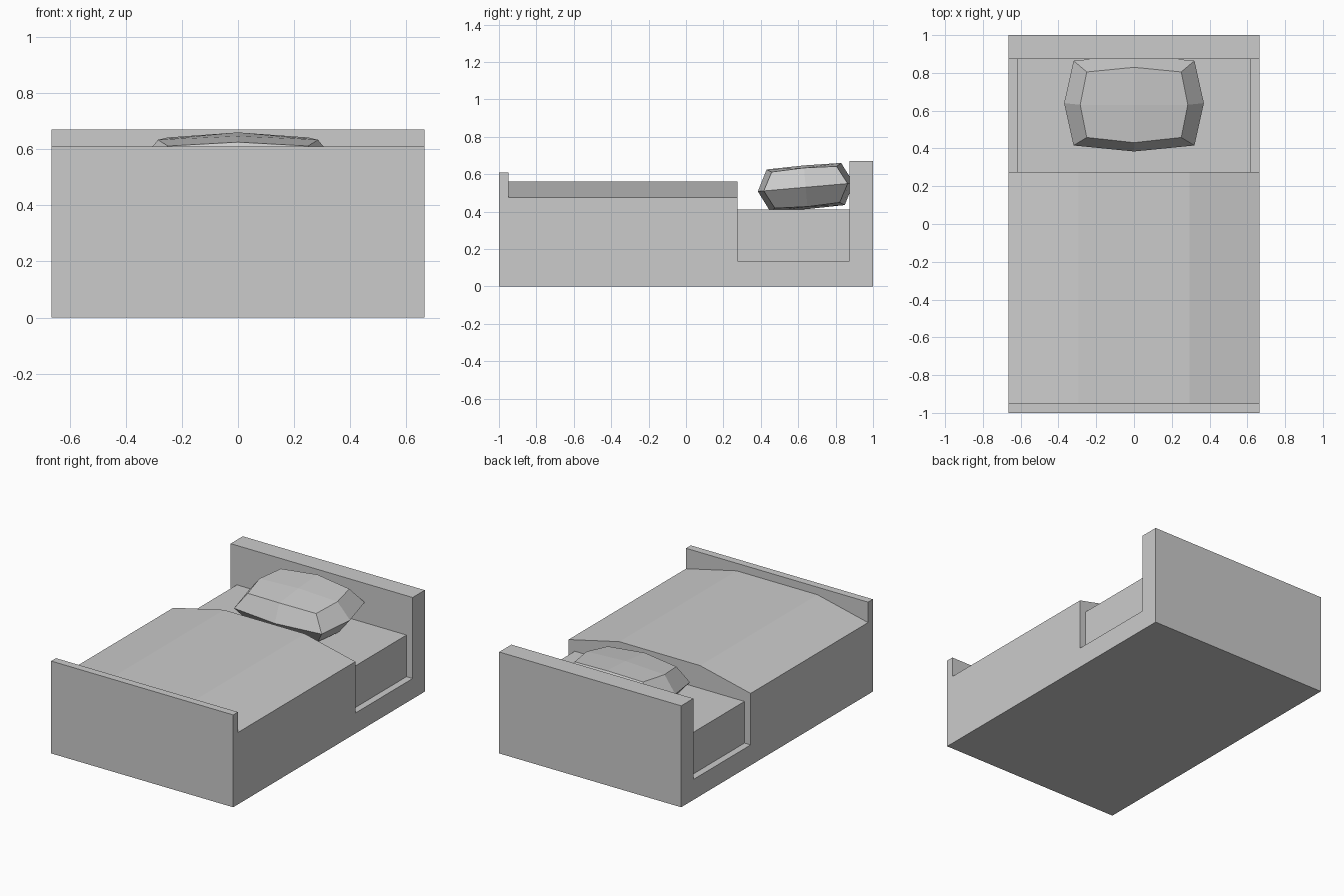
import bpy, bmesh
from math import radians

if "Cube" in bpy.data.objects:
    bpy.data.objects.remove(bpy.data.objects["Cube"])

W = 0.665  # half width of the bed


def make_object(name, bm):
    bmesh.ops.recalc_face_normals(bm, faces=bm.faces)
    mesh = bpy.data.meshes.new(name)
    bm.to_mesh(mesh)
    bm.free()
    ob = bpy.data.objects.new(name, mesh)
    bpy.context.collection.objects.link(ob)
    return ob


def prism(name, start, end):
    """Solid between two matching outlines."""
    bm = bmesh.new()
    a = [bm.verts.new(p) for p in start]
    b = [bm.verts.new(p) for p in end]
    bm.faces.new(a)
    bm.faces.new(b)
    n = len(a)
    for i in range(n):
        j = (i + 1) % n
        bm.faces.new((a[i], a[j], b[j], b[i]))
    return make_object(name, bm)


# Frame: side profile with footboard, base, mattress recess and headboard
side = [(-1, 0), (1, 0), (1, 0.67), (0.873, 0.67), (0.873, 0.135),
        (0.275, 0.135), (0.275, 0.475), (-0.95, 0.475), (-0.95, 0.61), (-1, 0.61)]
prism("bed_frame", [(-W, y, z) for y, z in side], [(W, y, z) for y, z in side])

# Blanket: bevelled hump on top of the base
hump = [(-W, 0.475), (W, 0.475), (0.295, 0.56), (-0.295, 0.56)]
prism("blanket", [(x, -0.95, z) for x, z in hump], [(x, 0.275, z) for x, z in hump])

# Mattress: exposed end in front of the headboard
rect = [(-0.62, 0.275), (0.62, 0.275), (0.62, 0.873), (-0.62, 0.873)]
prism("mattress", [(x, y, 0.135) for x, y in rect], [(x, y, 0.41) for x, y in rect])


# Pillow: three eight-sided rings with domed caps
def ring(bm, side_x, corner, mid_y, z_corner, z_side, z_mid):
    cx, cy = corner
    pts = [(side_x, 0, z_side), (cx, cy, z_corner), (0, mid_y, z_mid), (-cx, cy, z_corner),
           (-side_x, 0, z_side), (-cx, -cy, z_corner), (0, -mid_y, z_mid), (cx, -cy, z_corner)]
    return [bm.verts.new(p) for p in pts]


bm = bmesh.new()
middle = ring(bm, 0.37, (0.32, 0.225), 0.257, 0, 0, 0)
for s in (1, -1):
    cap = ring(bm, 0.285, (0.25, 0.174), 0.2, s * 0.097, s * 0.104, s * 0.113)
    centre = bm.verts.new((0, 0, s * 0.117))
    for i in range(8):
        j = (i + 1) % 8
        bm.faces.new((middle[i], middle[j], cap[j], cap[i]))
    for i in range(0, 8, 2):
        bm.faces.new((cap[i], cap[i + 1], cap[(i + 2) % 8], centre))
pillow = make_object("pillow", bm)
pillow.location = (0, 0.64, 0.53)
pillow.rotation_euler = (radians(5), 0, 0)
